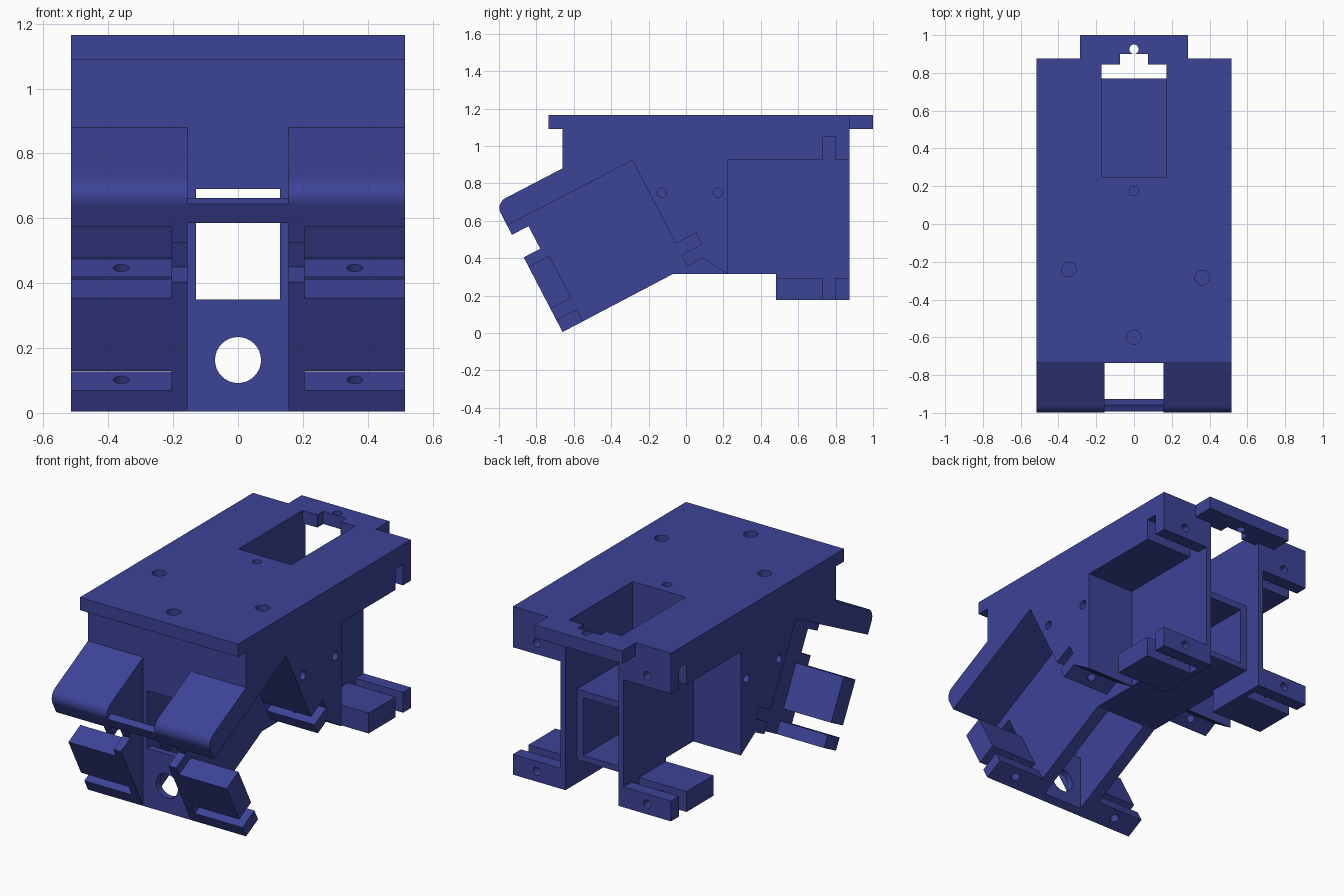
import bpy, bmesh, math
from mathutils import Vector, Matrix

if "Cube" in bpy.data.objects:
    bpy.data.objects.remove(bpy.data.objects["Cube"])

blue = bpy.data.materials.new("indigo plastic")
blue.diffuse_color = (0.046, 0.056, 0.31, 1)
blue.use_nodes = True
blue.node_tree.nodes["Principled BSDF"].inputs["Base Color"].default_value = blue.diffuse_color

# tilted frame of the front motor bay: s runs inward, t runs up the front
A = math.radians(27.5)
CA, SA = math.cos(A), math.sin(A)


def T(s, t):
    return (-0.66 + s * CA - t * SA, 0.005 + s * SA + t * CA)


def make(name, bm):
    bmesh.ops.recalc_face_normals(bm, faces=bm.faces)
    me = bpy.data.meshes.new(name)
    bm.to_mesh(me)
    bm.free()
    me.materials.append(blue)
    ob = bpy.data.objects.new(name, me)
    bpy.context.collection.objects.link(ob)
    return ob


def prism(name, pts, x0, x1):
    """Side profile (y, z) extruded along x."""
    bm = bmesh.new()
    f = bm.faces.new([bm.verts.new((x0, y, z)) for y, z in pts])
    r = bmesh.ops.extrude_face_region(bm, geom=[f])
    bmesh.ops.translate(bm, vec=(x1 - x0, 0, 0),
                        verts=[v for v in r["geom"] if isinstance(v, bmesh.types.BMVert)])
    return make(name, bm)


def box(name, x0, x1, y0, y1, z0, z1):
    return prism(name, [(y0, z0), (y1, z0), (y1, z1), (y0, z1)], x0, x1)


def rod(name, a, b, r):
    a, b = Vector(a), Vector(b)
    bm = bmesh.new()
    m = Matrix.Translation((a + b) / 2) @ (b - a).to_track_quat('Z', 'Y').to_matrix().to_4x4()
    bmesh.ops.create_cone(bm, cap_ends=True, segments=32, radius1=r, radius2=r,
                          depth=(b - a).length, matrix=m)
    return make(name, bm)


def combine(ob, other, op):
    mod = ob.modifiers.new(op, 'BOOLEAN')
    mod.operation, mod.solver, mod.object = op, 'EXACT', other
    bpy.context.view_layer.objects.active = ob
    bpy.ops.object.modifier_apply(modifier=mod.name)
    bpy.data.objects.remove(other)


def cut(other):
    combine(body, other, 'DIFFERENCE')


def join(other):
    combine(body, other, 'UNION')


def rect(s0, s1, t0, t1):
    return [T(s0, t0), T(s1, t0), T(s1, t1), T(s0, t1)]


# main body with top plate and rounded front lip
R = 0.06
lip = [T(R - R * math.cos(a), 0.776 - R + R * math.sin(a))
       for a in (math.radians(9 * i) for i in range(11))]
profile = [(-0.735, 1.09), (-0.735, 1.165), (0.875, 1.165), (0.875, 0.175), (0.48, 0.175),
           (0.48, 0.315), (-0.07, 0.315), (-0.66, 0.005), T(0, 0.45), T(0.1, 0.45),
           T(0.1, 0.586), T(0, 0.586)] + lip + [(-0.66, 0.88), (-0.66, 1.09)]
body = prism("bracket_body", profile, -0.515, 0.515)

# motor bays on both sides
for k in (-1, 1):
    xi, xo = 0.205 * k, 0.6 * k
    cut(prism("front_bay", [T(-0.2, -0.1), T(0.755, -0.1), T(0.755, 0.073), T(0.878, 0.073),
                            T(0.878, 0.14), T(0.755, 0.14), T(0.755, 0.642),
                            T(-0.2, 0.642)], xi, xo))
    cut(prism("under_relief", [(-0.1, 0.29), (-0.07, 0.315), (0.09, 0.4), (0.225, 0.315),
                               (0.225, 0.29)], xi, xo))
    cut(prism("rear_bay", [(0.225, -0.1), (1.1, -0.1), (1.1, 0.925), (0.80, 0.925),
                           (0.80, 1.05), (0.73, 1.05), (0.73, 0.925), (0.225, 0.925)], xi, xo))

# central openings: front channel, tunnel, hollow wedge, rear channel, top well
cut(box("front_channel", -0.155, 0.155, -1.2, -0.66, -0.1, 1.0))
cut(box("tunnel", -0.13, 0.13, -0.8, 0.9, 0.35, 0.69))
cut(box("wedge_hollow", -0.13, 0.13, -0.62, -0.07, -0.1, 0.4))
cut(box("rear_channel", -0.172, 0.172, 0.77, 0.95, -0.1, 1.09))
cut(box("under_channel", -0.172, 0.172, 0.4, 0.95, -0.1, 0.315))
cut(box("top_well", -0.172, 0.172, 0.25, 0.845, 0.73, 1.3))

# rear tab and front cross bar
join(box("rear_tab", -0.285, 0.285, 0.86, 1.0, 1.09, 1.165))
cut(box("tab_notch", -0.075, 0.075, 0.8, 0.9, 1.0, 1.3))
join(prism("cross_bar", rect(0, 0.04, 0.654, 0.72), -0.17, 0.17))

# split mounting feet
for k in (-1, 1):
    xi, xo = 0.19 * k, 0.515 * k
    join(box("rear_foot_block", xi, xo, 0.48, 0.73, 0.175, 0.295))
    join(box("rear_foot_plate", xi, xo, 0.80, 0.875, 0.175, 0.295))
    join(prism("front_foot_bar", rect(0, 0.125, 0, 0.073), xi, xo))
    join(prism("front_foot_block", rect(0, 0.125, 0.14, 0.394), xi, xo))

# screw holes through feet and bay edges
for k in (-1, 1):
    x = 0.36 * k
    for z in (0.235, 0.99):
        cut(rod("rear_screw", (x, 0.6, z), (x, 1.0, z), 0.024))
    for s in (0.07, 0.817):
        cut(rod("front_screw", (x, *T(s, -0.1)), (x, *T(s, 0.26)), 0.024))
    for y in (-0.13, 0.17):
        cut(rod("side_hole", (0.36 * k, y, 0.75), (0.6 * k, y, 0.75), 0.025))

# top holes and round front hole
for x, y, r, z in ((-0.345, -0.24, 0.038, 1.06), (0.36, -0.285, 0.038, 1.06),
                   (0, -0.6, 0.038, 1.06), (0, 0.175, 0.025, 1.06), (0, 0.925, 0.025, 1.0)):
    cut(rod("top_hole", (x, y, z), (x, y, 1.3), r))
cut(rod("round_opening", (0, -0.8, 0.163), (0, -0.5, 0.163), 0.071))

bpy.ops.object.select_all(action='DESELECT')
body.select_set(True)
bpy.context.view_layer.objects.active = body
bpy.ops.object.shade_smooth_by_angle(angle=math.radians(25))
